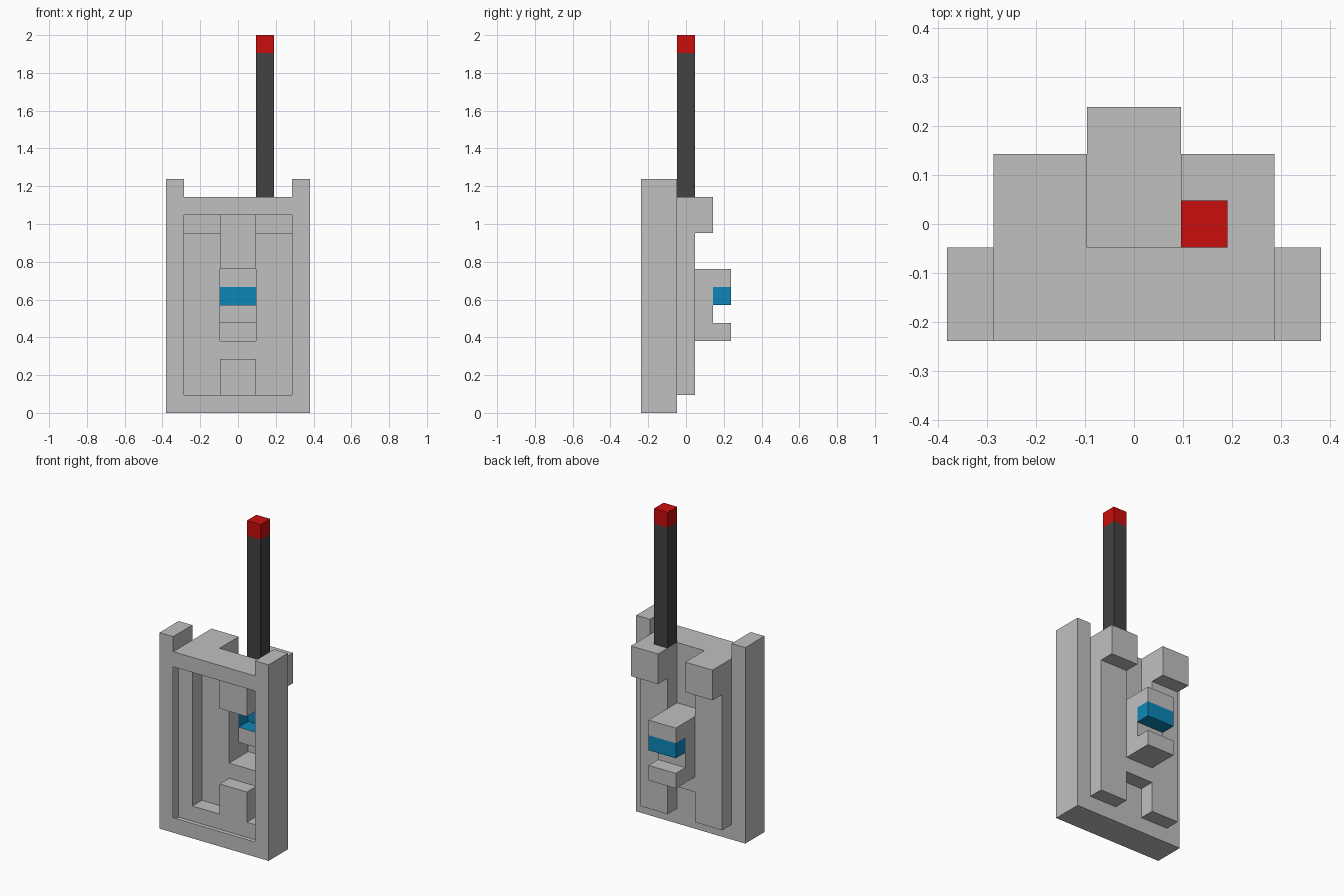
import bpy, bmesh
from mathutils import Vector

if "Cube" in bpy.data.objects:
    bpy.data.objects.remove(bpy.data.objects["Cube"])

U = 2 / 21            # one block; model is 8 x 5 x 21 blocks
cells = {}            # block position -> part name


def fill(part, x0, x1, y0, y1, z0, z1):
    """Claim a box of blocks for a part (None carves it away)."""
    for x in range(x0, x1):
        for y in range(y0, y1):
            for z in range(z0, z1):
                if part:
                    cells[x, y, z] = part
                else:
                    cells.pop((x, y, z), None)


def material(name, rgb):
    m = bpy.data.materials.new(name)
    m.diffuse_color = (*rgb, 1)
    m.use_nodes = True
    m.node_tree.nodes["Principled BSDF"].inputs["Base Color"].default_value = m.diffuse_color
    return m


# Main case: front body, raised back with top and bottom notches
fill("case", -4, 4, 0, 2, 0, 12)
fill("case", -3, 3, 2, 3, 1, 12)
fill(None, -1, 1, 2, 3, 1, 3)
fill(None, -1, 1, 2, 3, 8, 12)
# Top corner horns and upper back blocks, on both sides
for x in (-4, 3):
    fill("case", x, x + 1, 0, 2, 12, 13)
for x in (-3, 1):
    fill("case", x, x + 2, 3, 4, 10, 12)
# Back grip with a slot and a blue button
fill("case", -1, 1, 3, 5, 4, 8)
fill(None, -1, 1, 4, 5, 5, 6)
fill("button", -1, 1, 4, 5, 6, 7)
# Antenna and its tip
fill("antenna", 1, 2, 2, 3, 12, 20)
fill("antenna_tip", 1, 2, 2, 3, 20, 21)


def is_window(c, d):
    """The front of the case is an open window into the hollow shell."""
    x, y, z = c
    return d == (0, -1, 0) and y == 0 and -3 <= x < 3 and 1 <= z < 11


def build(part, mat):
    """Skin the exposed sides of a part's blocks, then merge flat areas."""
    bm = bmesh.new()
    for c in [c for c, p in cells.items() if p == part]:
        for axis in range(3):
            for s in (-1, 1):
                d = tuple(s if i == axis else 0 for i in range(3))
                n = tuple(a + b for a, b in zip(c, d))
                if n in cells or is_window(c, d):
                    continue
                N = Vector(d)
                A = Vector([float(i == (axis + 1) % 3) for i in range(3)])
                B = N.cross(A)
                mid = Vector(c) + Vector((0.5, -2, 0.5)) + N / 2
                mid -= Vector((0.5, 0, 0)) - Vector((0.5, 0, 0))
                bm.faces.new([bm.verts.new((mid + (A * a + B * b) / 2) * U)
                              for a, b in ((-1, -1), (1, -1), (1, 1), (-1, 1))])
    bmesh.ops.remove_doubles(bm, verts=bm.verts[:], dist=U / 100)
    bmesh.ops.dissolve_limit(bm, angle_limit=0.01, verts=bm.verts[:], edges=bm.edges[:])
    me = bpy.data.meshes.new(part)
    bm.to_mesh(me)
    bm.free()
    me.materials.append(mat)
    bpy.context.collection.objects.link(bpy.data.objects.new(part, me))


build("case", material("light grey", (0.53, 0.53, 0.53)))
build("button", material("blue", (0.004, 0.24, 0.48)))
build("antenna", material("dark grey", (0.055, 0.055, 0.055)))
build("antenna_tip", material("red", (0.59, 0.004, 0.004)))
